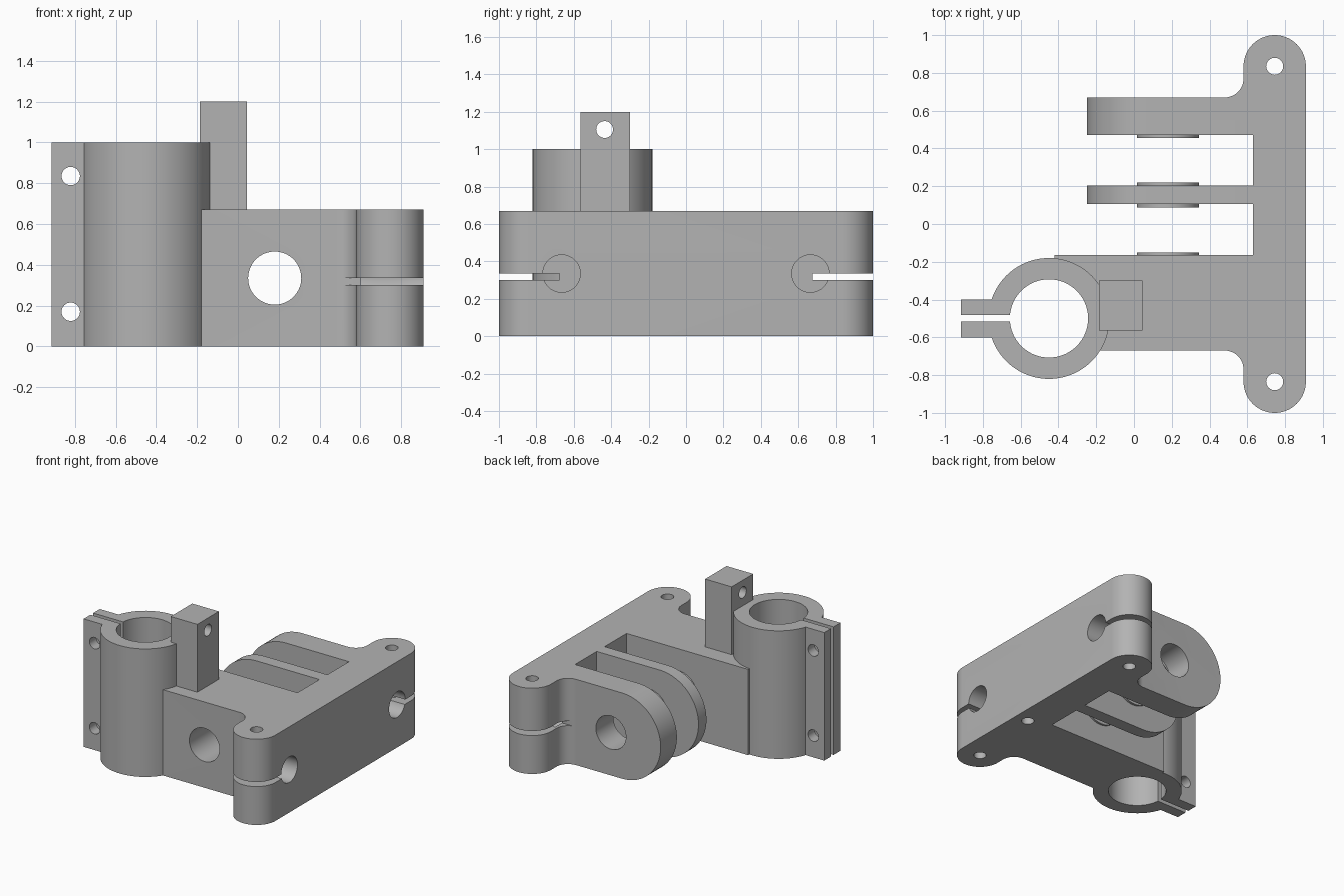
import bpy, bmesh
from math import sin, cos, pi, radians
from mathutils import Vector, Matrix

cube = bpy.data.objects.get("Cube")
if cube:
    bpy.data.objects.remove(cube, do_unlink=True)

grey = bpy.data.materials.new("plain grey")
grey.use_nodes = True
COLOUR = (0.45, 0.45, 0.45, 1)
grey.diffuse_color = COLOUR
grey.node_tree.nodes["Principled BSDF"].inputs["Base Color"].default_value = COLOUR

H = 0.67            # height of the frame
MID = H / 2
TOWER = (-0.45, -0.5)
PIN_X = 0.18        # hinge pin axis
BOLT = 0.045        # small bolt hole radius


def finish(name, bm):
    bmesh.ops.recalc_face_normals(bm, faces=bm.faces)
    mesh = bpy.data.meshes.new(name)
    bm.to_mesh(mesh)
    bm.free()
    mesh.materials.append(grey)
    ob = bpy.data.objects.new(name, mesh)
    bpy.context.collection.objects.link(ob)
    return ob


def box(name, x, y, z):
    bm = bmesh.new()
    bmesh.ops.create_cube(bm, size=1)
    for v in bm.verts:
        v.co = Vector(r[0] + (c + 0.5) * (r[1] - r[0]) for c, r in zip(v.co, (x, y, z)))
    return finish(name, bm)


def rod(name, axis, a, b, r, span, sides=64):
    """Cylinder along an axis; a, b are the two remaining coordinates in xyz order."""
    bm = bmesh.new()
    bmesh.ops.create_cone(bm, cap_ends=True, segments=sides, radius1=r, radius2=r,
                          depth=span[1] - span[0])
    m = sum(span) / 2
    centre, turn = {"x": ((m, a, b), Matrix.Rotation(pi / 2, 4, "Y")),
                    "y": ((a, m, b), Matrix.Rotation(pi / 2, 4, "X")),
                    "z": ((a, b, m), Matrix())}[axis]
    bm.transform(Matrix.Translation(centre) @ turn)
    return finish(name, bm)


def prism(name, points, direction):
    bm = bmesh.new()
    face = bm.faces.new([bm.verts.new(p) for p in points])
    new = bmesh.ops.extrude_face_region(bm, geom=[face])["geom"]
    moved = [g for g in new if isinstance(g, bmesh.types.BMVert)]
    bmesh.ops.translate(bm, verts=moved, vec=direction)
    return finish(name, bm)


def arc(cx, cy, r, start, end, n):
    steps = [radians(start + (end - start) * i / n) for i in range(n + 1)]
    return [(cx + r * cos(t), cy + r * sin(t)) for t in steps]


def combine(target, others, operation):
    for other in others:
        mod = target.modifiers.new("join", "BOOLEAN")
        mod.operation, mod.object, mod.solver = operation, other, "EXACT"
        bpy.context.view_layer.objects.active = target
        bpy.ops.object.modifier_apply(modifier=mod.name)
        bpy.data.objects.remove(other, do_unlink=True)


# Back rail with round ends and filleted inner corners
half = arc(0.745, 0.835, 0.165, 0, 180, 32) + arc(0.48, 0.77, 0.1, 0, -90, 12)
half += [(0.48, 0.57), (0.63, 0.57)]
plan = half + [(x, -y) for x, y in reversed(half)]
body = prism("bracket_body", [(x, y, 0) for x, y in plan], (0, 0, H))


# Hinge arms with round tips
def arm(name, y0, y1):
    side = arc(-0.25 + MID, MID, MID, 90, 270, 40) + [(0.7, 0), (0.7, H)]
    return prism(name, [(x, y0, z) for x, z in side], (0, y1 - y0, 0))


parts = [arm("back_arm", 0.47, 0.67), arm("middle_arm", 0.105, 0.203)]

# Front block, tower, clamp ears and post
parts += [
    box("front_block", (-0.42, 0.7), (-0.67, -0.165), (0, H)),
    rod("clamp_tower", "z", *TOWER, 0.32, (0, 1), 96),
    box("clamp_ears", (-0.915, -0.6), (-0.6, -0.4), (0, 1)),
    box("post", (-0.185, 0.045), (-0.565, -0.3), (0.4, 1.2)),
]

# Thin bosses around the hinge pin
for span in ((0.455, 0.5), (0.088, 0.22), (-0.2, -0.15)):
    parts.append(rod("boss", "y", PIN_X, MID, 0.165, span))
combine(body, parts, "UNION")

# Bores, slots and bolt holes
cuts = [
    rod("tower_bore", "z", *TOWER, 0.207, (-0.1, 1.3), 96),
    box("clamp_slot", (-1.1, -0.55), (-0.516, -0.482), (-0.1, 1.3)),
    rod("pin_bore", "y", PIN_X, MID, 0.13, (-1.2, 1.2)),
    rod("post_hole", "x", -0.435, 1.105, BOLT, (-0.3, 0.2), 32),
    rod("underside_hole", "z", 0.8, -0.235, BOLT, (-0.1, 0.2), 32),
]
for z in (0.17, 0.835):
    cuts.append(rod("ear_hole", "y", -0.82, z, BOLT, (-0.7, -0.3), 32))
for s in (-1, 1):
    cuts += [
        rod("rail_bolt_hole", "z", 0.745, s * 0.835, BOLT, (-0.1, 0.9), 32),
        rod("rail_socket", "x", s * 0.665, MID, 0.1, (0.6, 1.1)),
        box("rail_slot", (0.4, 1.1), sorted((s * 0.675, s * 1.2)), (0.3, 0.336)),
    ]
combine(body, cuts, "DIFFERENCE")

# Smooth curved walls, keep edges crisp
bpy.ops.object.select_all(action="DESELECT")
body.select_set(True)
bpy.context.view_layer.objects.active = body
bpy.ops.object.shade_smooth_by_angle(angle=radians(30))
